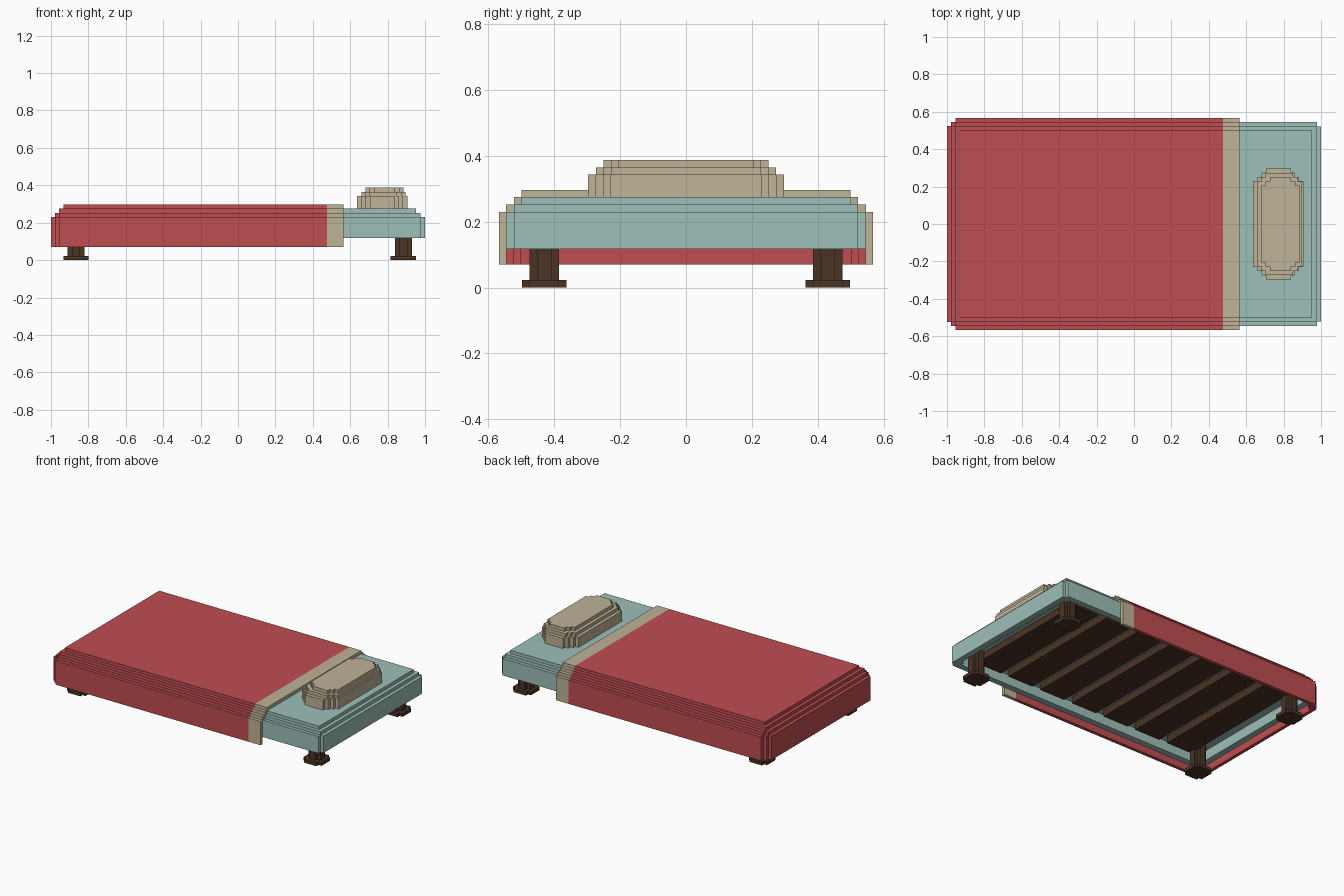
import bpy, bmesh

cube = bpy.data.objects.get("Cube")
if cube:
    bpy.data.objects.remove(cube, do_unlink=True)

V = 0.0225  # size of one block step


def material(name, r, g, b):
    m = bpy.data.materials.new(name)
    m.use_nodes = True
    m.diffuse_color = (r, g, b, 1)
    m.node_tree.nodes["Principled BSDF"].inputs["Base Color"].default_value = (r, g, b, 1)
    return m


RED = material("blanket red", 0.521, 0.075, 0.082)
BEIGE = material("linen beige", 0.521, 0.451, 0.314)
TEAL = material("mattress teal", 0.337, 0.521, 0.479)
BROWN = material("dark wood", 0.069, 0.034, 0.018)


def stairs(n):
    """Corner steps as (inset along x, inset along y)."""
    pts = [(0, n * V)]
    for k in range(1, n + 1):
        pts += [(k * V, (n - k + 1) * V), (k * V, (n - k) * V)]
    return pts


def outline(x0, x1, y, n):
    """Rectangle x0..x1, -y..y whose four corners are cut in n steps."""
    c = stairs(n)
    return ([(x0 + a, -y + b) for a, b in c] + [(x1 - a, -y + b) for a, b in reversed(c)]
            + [(x1 - a, y - b) for a, b in c] + [(x0 + a, y - b) for a, b in reversed(c)])


def half_outline(x0, x1, y, n):
    """Same, but open and square at the x1 end."""
    c = stairs(n)
    return ([(x1, y)] + [(x0 + a, y - b) for a, b in reversed(c)]
            + [(x0 + a, -y + b) for a, b in c] + [(x1, -y)])


def prism(bm, pts, z0, z1):
    lo = [bm.verts.new((x, y, z0)) for x, y in pts]
    hi = [bm.verts.new((x, y, z1)) for x, y in pts]
    bm.faces.new(lo[::-1])
    bm.faces.new(hi)
    for i in range(len(pts)):
        j = (i + 1) % len(pts)
        bm.faces.new((lo[i], lo[j], hi[j], hi[i]))


def box(bm, x0, x1, y0, y1, z0, z1):
    prism(bm, [(x0, y0), (x1, y0), (x1, y1), (x0, y1)], z0, z1)


def wall(bm, outer, inner, z0, z1, closed):
    """Upright wall between two outlines with matching points."""
    rows = [[bm.verts.new((x, y, z)) for x, y in pts]
            for pts, z in ((outer, z0), (outer, z1), (inner, z1), (inner, z0))]
    n = len(outer)
    for i in range(n if closed else n - 1):
        j = (i + 1) % n
        for k in range(4):
            a, b = rows[k], rows[(k + 1) % 4]
            bm.faces.new((a[i], a[j], b[j], b[i]))
    if not closed:
        bm.faces.new([r[0] for r in rows])
        bm.faces.new([r[-1] for r in rows])


def finish(bm, name, mat):
    bmesh.ops.recalc_face_normals(bm, faces=bm.faces)
    me = bpy.data.meshes.new(name)
    bm.to_mesh(me)
    bm.free()
    me.materials.append(mat)
    ob = bpy.data.objects.new(name, me)
    bpy.context.collection.objects.link(ob)


# Mattress: hanging rim with a stepped slab on top
bm = bmesh.new()
wall(bm, outline(-0.975, 1.0, 0.545, 1), outline(-0.935, 0.96, 0.505, 1), 0.117, 0.185, True)
prism(bm, outline(-0.975, 1.0, 0.545, 1), 0.185, 0.23)
prism(bm, outline(-0.955, 0.977, 0.523, 0), 0.23, 0.2525)
prism(bm, outline(-0.935, 0.953, 0.5, 0), 0.2525, 0.275)
finish(bm, "mattress", TEAL)

# Blanket: draped wall around the foot end plus stepped top layers
bm = bmesh.new()
wall(bm, half_outline(-1.0, 0.475, 0.568, 2), half_outline(-1.0 + V, 0.475, 0.568 - V, 2),
     0.07, 0.23, False)
prism(bm, half_outline(-0.978, 0.475, 0.546, 1), 0.23, 0.2525)
prism(bm, half_outline(-0.956, 0.475, 0.523, 0), 0.2525, 0.275)
prism(bm, half_outline(-0.934, 0.475, 0.5, 0), 0.275, 0.297)
finish(bm, "blanket", RED)

# Folded-over band at the blanket's edge
bm = bmesh.new()
for s in (-1, 1):
    a, b = sorted((s * 0.568, s * (0.568 - V)))
    box(bm, 0.475, 0.565, a, b, 0.07, 0.23)
for y, z0, z1 in ((0.546, 0.23, 0.2525), (0.523, 0.2525, 0.275), (0.5, 0.275, 0.297)):
    box(bm, 0.475, 0.565, -y, y, z0, z1)
finish(bm, "blanket_fold", BEIGE)

# Pillow
bm = bmesh.new()
prism(bm, outline(0.637, 0.906, 0.297, 3), 0.275, 0.343)
prism(bm, outline(0.659, 0.896, 0.273, 2), 0.343, 0.365)
prism(bm, outline(0.681, 0.885, 0.25, 2), 0.365, 0.388)
finish(bm, "pillow", BEIGE)

# Slats under the mattress
bm = bmesh.new()
for i in range(7):
    x = 0.01 + (i - 3) * 0.25
    box(bm, x - 0.095, x + 0.095, -0.46, 0.46, 0.14, 0.187)
finish(bm, "slats", BROWN)

# Legs with wider feet
for end, x in (("foot", -0.866), ("head", 0.884)):
    for side, y in (("right", -0.43), ("left", 0.43)):
        bm = bmesh.new()
        for half, z0, z1 in ((3 * V, 0, V), (2 * V, V, 0.19)):
            prism(bm, [(px, py + y) for px, py in outline(x - half, x + half, half, 1)], z0, z1)
        finish(bm, f"{end}_leg_{side}", BROWN)
